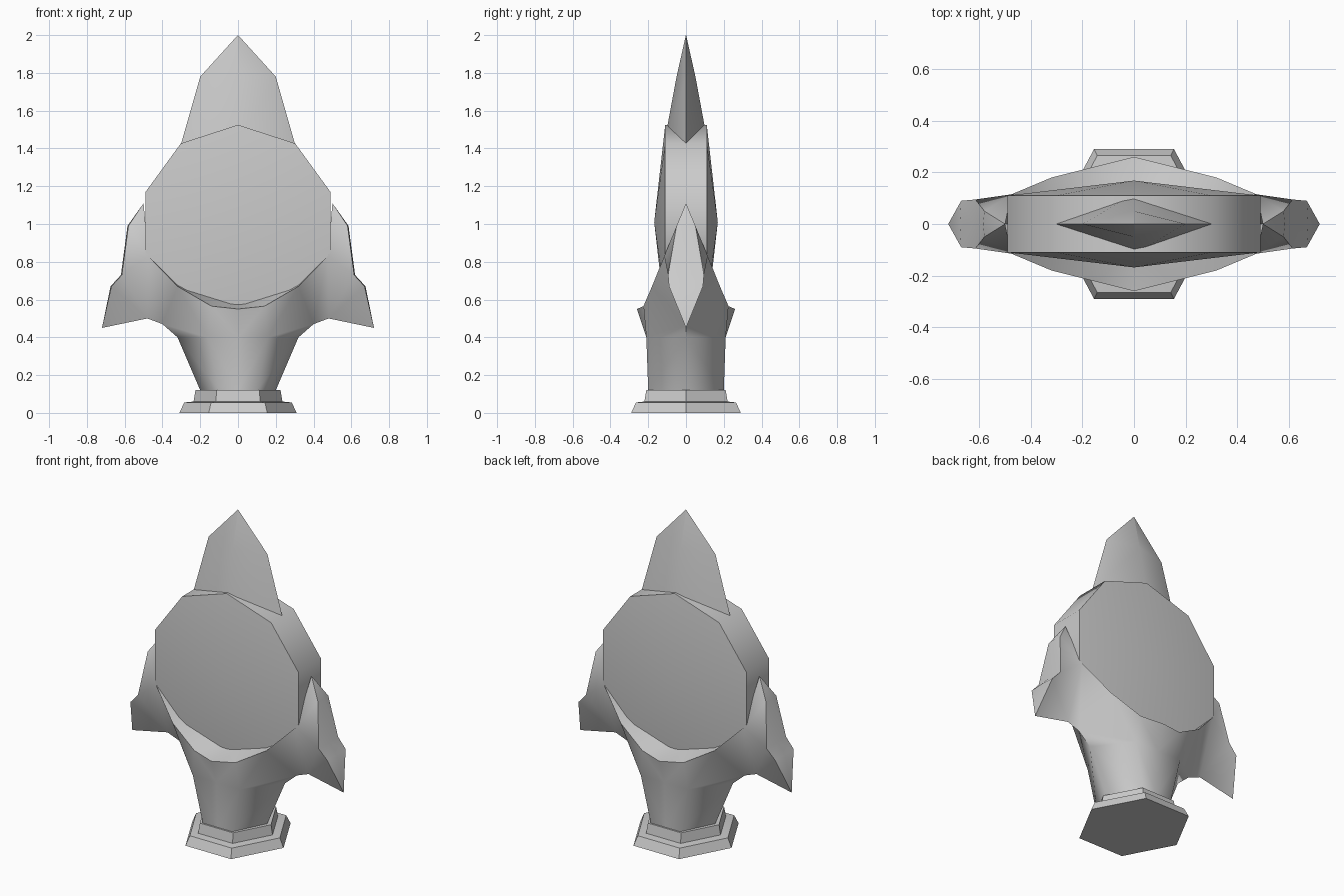
import bpy, bmesh, math

cube = bpy.data.objects.get("Cube")
if cube:
    bpy.data.objects.remove(cube, do_unlink=True)

grey = bpy.data.materials.new("plain grey")
grey.use_nodes = True
grey.diffuse_color = (0.6, 0.6, 0.6, 1)
grey.node_tree.nodes["Principled BSDF"].inputs["Base Color"].default_value = (0.6, 0.6, 0.6, 1)


def add_object(name, bm, angle):
    bmesh.ops.recalc_face_normals(bm, faces=bm.faces)
    mesh = bpy.data.meshes.new(name)
    bm.to_mesh(mesh)
    bm.free()
    mesh.materials.append(grey)
    obj = bpy.data.objects.new(name, mesh)
    bpy.context.collection.objects.link(obj)
    bpy.ops.object.select_all(action="DESELECT")
    obj.select_set(True)
    bpy.context.view_layer.objects.active = obj
    bpy.ops.object.shade_smooth_by_angle(angle=math.radians(angle))
    return obj


def loft(name, rings, angle):
    """Skin a stack of equal-length rings and cap both ends."""
    bm = bmesh.new()
    rows = [[bm.verts.new(p) for p in ring] for ring in rings]
    n = len(rows[0])
    for low, high in zip(rows, rows[1:]):
        for i in range(n):
            j = (i + 1) % n
            bm.faces.new((low[i], low[j], high[j], high[i]))
    bm.faces.new(rows[0])
    bm.faces.new(rows[-1])
    bmesh.ops.remove_doubles(bm, verts=bm.verts, dist=0.0005)
    return add_object(name, bm, angle)


def hexagon(rx, ry, z):
    return [(rx, 0, z), (rx / 2, ry, z), (-rx / 2, ry, z),
            (-rx, 0, z), (-rx / 2, -ry, z), (rx / 2, -ry, z)]


def diamond(rx, ry, z):
    return [(rx, 0, z), (0, ry, z), (-rx, 0, z), (0, -ry, z)]


# Stepped hexagonal foot
loft("foot", [hexagon(.31, .29, 0), hexagon(.285, .265, .055),
              hexagon(.235, .22, .06), hexagon(.225, .21, .12)], 30)

# Pointed blade above the disc
loft("crown_blade", [diamond(.32, .125, 1.35), diamond(.30, .115, 1.43),
                     diamond(.2, .05, 1.78), diamond(.0006, .0006, 2)], 60)

# Ten-sided disc with shallow domed faces
bm = bmesh.new()
rims = []
for y in (-.11, .11):
    rim = []
    for i in range(10):
        a = math.pi / 2 + i * math.tau / 10
        rim.append(bm.verts.new((.515 * math.cos(a), y, 1.01 + .515 * math.sin(a))))
    hub = bm.verts.new((0, y * 1.53, 1.01))
    for i in range(10):
        bm.faces.new((rim[i], rim[(i + 1) % 10], hub))
    rims.append(rim)
for i in range(10):
    j = (i + 1) % 10
    bm.faces.new((rims[0][i], rims[0][j], rims[1][j], rims[1][i]))
add_object("disc", bm, 40)

# Quarter of the column, cradle and side wing, mirrored twice
points = {
    "front_low": (0, -.2, .12), "front_mid": (0, -.21, .4), "front_lip": (0, -.26, .55),
    "corner_low": (.1, -.2, .12), "corner_mid": (.16, -.21, .4), "corner_lip": (.14, -.225, .565),
    "side_low": (.2, 0, .12), "side_mid": (.32, 0, .4), "keel_in": (.4, 0, .47),
    "keel_out": (.48, 0, .5), "tip": (.72, 0, .45),
    "lip_a": (.32, -.18, .67), "lip_b": (.475, -.115, .83),
    "wing_low": (.67, -.09, .67), "wing_mid": (.615, -.095, .73),
    "wing_high": (.58, -.05, .99), "wing_top": (.5, 0, 1.11),
    "spine_low": (.675, 0, .67), "spine_mid": (.62, 0, .73), "spine_high": (.585, 0, .99),
    "seat_mid": (0, -.08, .58), "seat_side": (.32, -.08, .68),
}
faces = [
    "front_low corner_low corner_mid front_mid",
    "front_mid corner_mid corner_lip front_lip",
    "corner_low side_low side_mid corner_mid",
    "corner_mid lip_a corner_lip",
    "corner_mid side_mid keel_in lip_a",
    "keel_in keel_out lip_b lip_a",
    "keel_out tip wing_low",
    "keel_out wing_low wing_mid lip_b",
    "lip_b wing_mid wing_high",
    "lip_b wing_high wing_top",
    "tip spine_low wing_low",
    "wing_low spine_low spine_mid wing_mid",
    "wing_mid spine_mid spine_high wing_high",
    "wing_high spine_high wing_top",
    "front_lip corner_lip seat_mid",
    "corner_lip lip_a seat_side seat_mid",
    "lip_a lip_b seat_side",
]
bm = bmesh.new()
v = {k: bm.verts.new(p) for k, p in points.items()}
for f in faces:
    bm.faces.new([v[k] for k in f.split()])
# Reflect the quarter across both planes and weld the seams
for axis in (0, 1):
    copy = bmesh.ops.duplicate(bm, geom=bm.verts[:] + bm.edges[:] + bm.faces[:])["geom"]
    for e in copy:
        if isinstance(e, bmesh.types.BMVert):
            e.co[axis] = -e.co[axis]
    bmesh.ops.remove_doubles(bm, verts=bm.verts, dist=0.0005)
add_object("column_and_wings", bm, 65)
